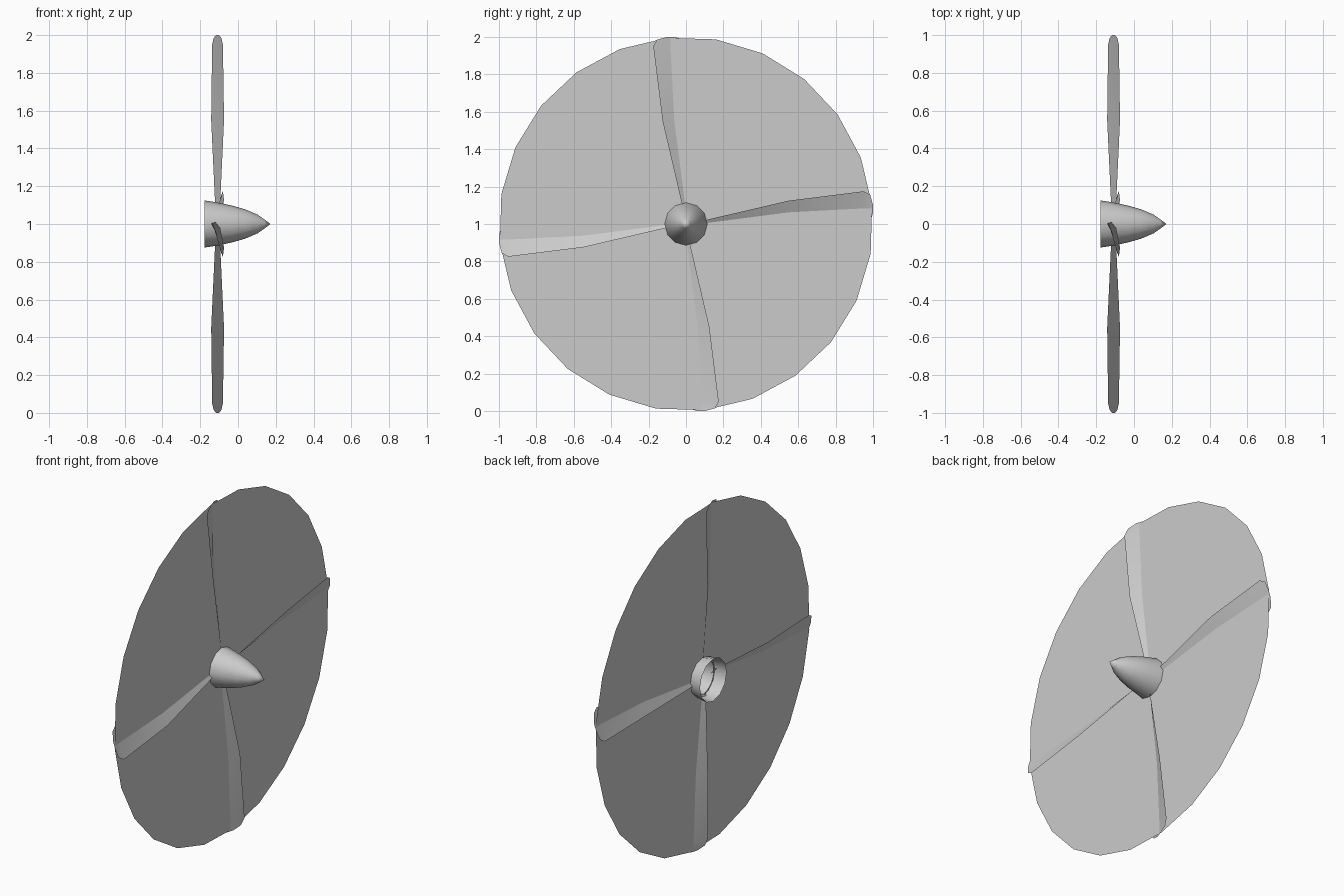
import bpy
import bmesh
from math import sin, cos, radians, pi
from mathutils import Matrix

if "Cube" in bpy.data.objects:
    bpy.data.objects.remove(bpy.data.objects["Cube"])

CENTRE_Z = 1.0
PLANE_X = -0.108

grey = bpy.data.materials.new("light grey")
grey.diffuse_color = (0.6, 0.6, 0.6, 1.0)
grey.use_nodes = True
grey.node_tree.nodes["Principled BSDF"].inputs["Base Color"].default_value = grey.diffuse_color


def finish(name, bm, smooth):
    """Turn a bmesh built around the x axis into an object at hub height."""
    bmesh.ops.translate(bm, verts=bm.verts, vec=(0, 0, CENTRE_Z))
    mesh = bpy.data.meshes.new(name)
    bm.to_mesh(mesh)
    bm.free()
    mesh.materials.append(grey)
    obj = bpy.data.objects.new(name, mesh)
    bpy.context.collection.objects.link(obj)
    if smooth:
        bpy.ops.object.select_all(action='DESELECT')
        obj.select_set(True)
        bpy.context.view_layer.objects.active = obj
        bpy.ops.object.shade_smooth_by_angle(angle=radians(40))
    return obj


def lathe(bm, profile, sides, start=0.0):
    """Revolve (x, radius) points around the x axis; radius 0 makes a point."""
    rings = []
    for x, r in profile:
        if r == 0:
            rings.append([bm.verts.new((x, 0, 0))] * sides)
        else:
            rings.append([bm.verts.new((x, r * cos(start + 2 * pi * i / sides),
                                        r * sin(start + 2 * pi * i / sides)))
                          for i in range(sides)])
    for a, b in zip(rings, rings[1:]):
        for i in range(sides):
            j = (i + 1) % sides
            quad = [a[i], a[j], b[j], b[i]]
            bm.faces.new(list(dict.fromkeys(quad)))


# Spinner: pointed nose cone, open at the back
bm = bmesh.new()
lathe(bm, [(-0.178, 0.125), (-0.108, 0.114), (-0.03, 0.097),
           (0.04, 0.077), (0.105, 0.049), (0.14, 0.024), (0.172, 0)], 12)
finish("spinner", bm, True)

# Sweep disc: thin ring swept by the blades
bm = bmesh.new()
lathe(bm, [(PLANE_X, 1.0), (PLANE_X, 0.105)], 24, radians(5.8))
finish("sweep_disc", bm, False)

# Blades: twisted sheets, stations of radius, leading y, x and trailing y, x
STATIONS = [
    (0.10, -0.02, -0.095, 0.012, -0.121),
    (0.55, -0.125, -0.074, 0.0, -0.142),
    (0.95, -0.175, -0.080, 0.01, -0.137),
    (0.985, -0.155, -0.088, -0.01, -0.129),
    (1.00, -0.10, -0.101, -0.06, -0.115),
]
for k in range(4):
    bm = bmesh.new()
    rows = []
    for r, y0, x0, y1, x1 in STATIONS:
        rows.append([bm.verts.new((x0, y0, r)),
                     bm.verts.new(((x0 + x1) / 2, (y0 + y1) / 2, r)),
                     bm.verts.new((x1, y1, r))])
    for a, b in zip(rows, rows[1:]):
        for i in range(2):
            bm.faces.new((a[i], a[i + 1], b[i + 1], b[i]))
    bmesh.ops.rotate(bm, verts=bm.verts, cent=(0, 0, 0),
                     matrix=Matrix.Rotation(k * pi / 2, 3, 'X'))
    finish("blade_%d" % (k + 1), bm, True)
